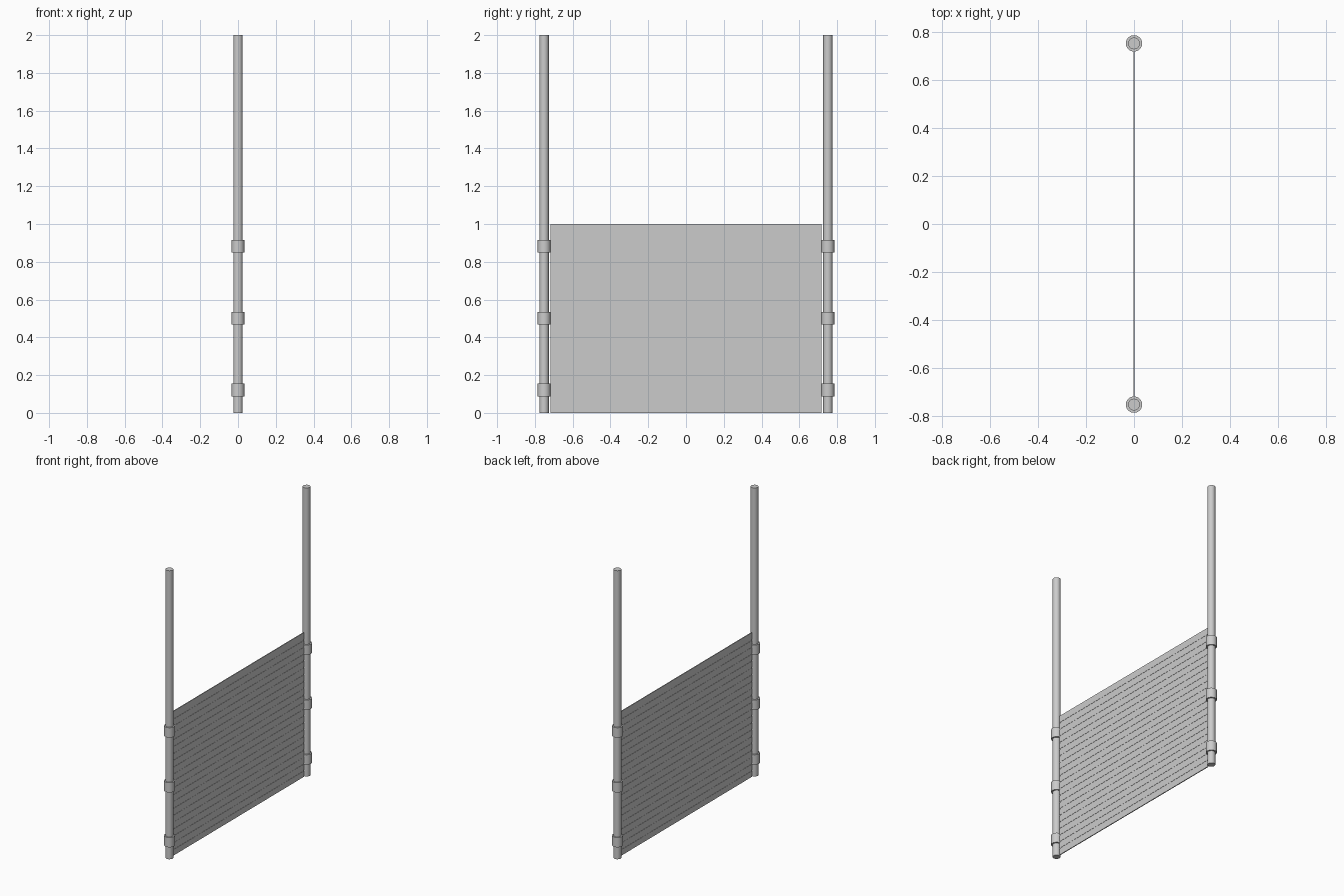
import bpy
import bmesh
import math

if "Cube" in bpy.data.objects:
    bpy.data.objects.remove(bpy.data.objects["Cube"])

POST_Y = 0.751
PANEL_HALF = 0.717
SLATS = 21


def cylinder(name, radius, height, y, z):
    bpy.ops.mesh.primitive_cylinder_add(vertices=32, radius=radius, depth=height,
                                        location=(0, y, z))
    ob = bpy.context.object
    ob.name = name
    bpy.ops.object.shade_smooth_by_angle(angle=math.radians(30))
    return ob


# Posts with three clamp collars each
for side, tag in ((-1, "left"), (1, "right")):
    cylinder(f"post_{tag}", 0.0245, 2.0, side * POST_Y, 1.0)
    for i, z in enumerate((0.121, 0.501, 0.882)):
        cylinder(f"collar_{tag}_{i + 1}", 0.034, 0.068, side * POST_Y, z)

# Slatted panel: stepped cross-section, shallow grooves on both faces
pitch = 1.0 / SLATS
thick, web, groove = 0.003, 0.0015, 0.007
profile = []
for i in range(SLATS):
    z0, z1 = i * pitch, (i + 1) * pitch
    profile += [(thick, z0), (thick, z1 - groove)]
    if i < SLATS - 1:
        profile += [(web, z1 - groove), (web, z1)]
    else:
        profile[-1] = (thick, z1)

bm = bmesh.new()
outline = profile + [(-x, z) for x, z in reversed(profile)]
face = bm.faces.new([bm.verts.new((x, -PANEL_HALF, z)) for x, z in outline])
ext = bmesh.ops.extrude_face_region(bm, geom=[face])
moved = [g for g in ext["geom"] if isinstance(g, bmesh.types.BMVert)]
bmesh.ops.translate(bm, verts=moved, vec=(0, 2 * PANEL_HALF, 0))
bmesh.ops.recalc_face_normals(bm, faces=bm.faces)
mesh = bpy.data.meshes.new("slatted_panel")
bm.to_mesh(mesh)
bm.free()
bpy.context.collection.objects.link(bpy.data.objects.new("slatted_panel", mesh))
